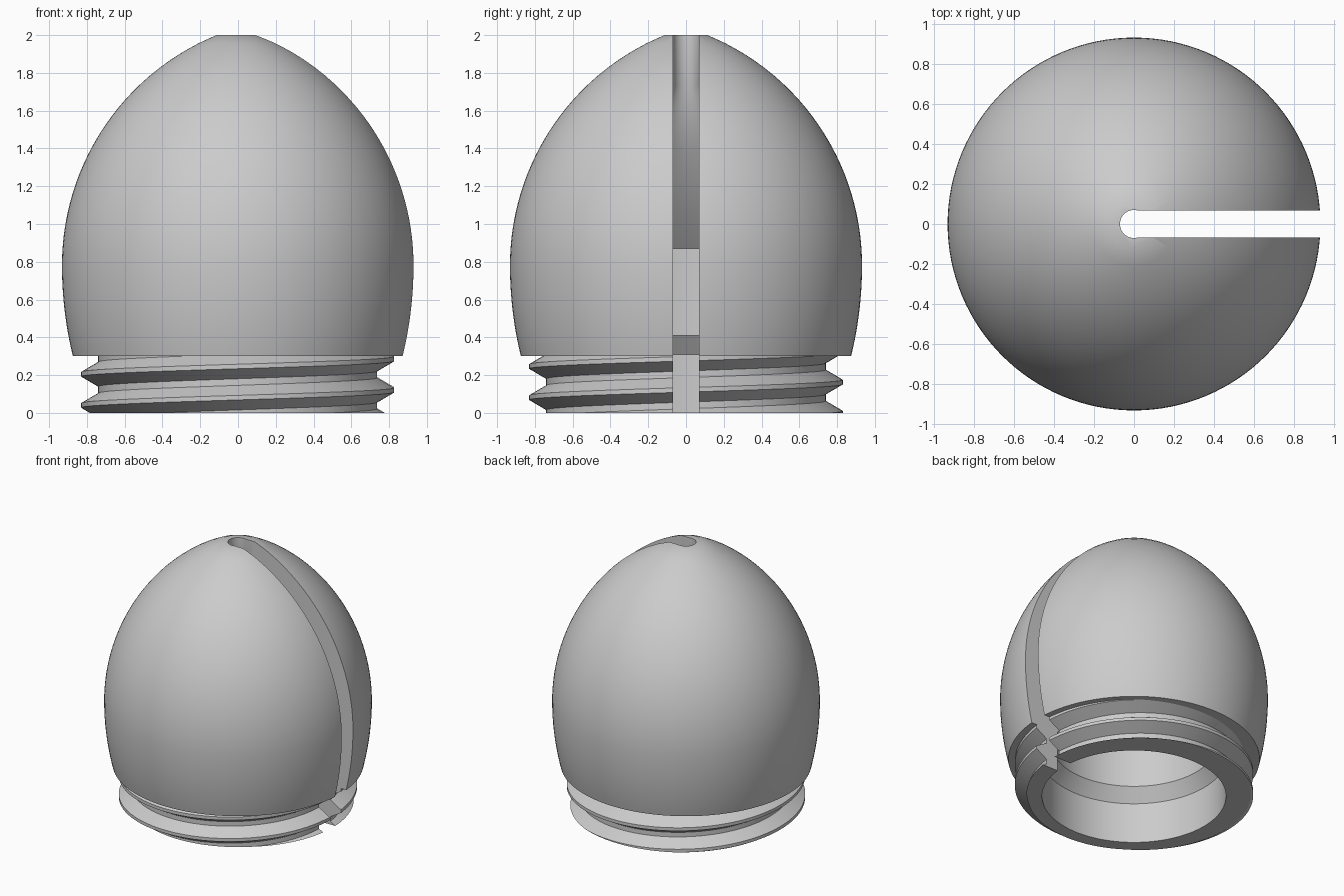
import bpy, bmesh, math

if "Cube" in bpy.data.objects:
    bpy.data.objects.remove(bpy.data.objects["Cube"], do_unlink=True)

SEG = 128
grey = bpy.data.materials.new("plain grey")
grey.use_nodes = True
colour = (0.6, 0.6, 0.6, 1)
grey.diffuse_color = colour
grey.node_tree.nodes["Principled BSDF"].inputs["Base Color"].default_value = colour


def finish(name, bm):
    bmesh.ops.recalc_face_normals(bm, faces=bm.faces)
    mesh = bpy.data.meshes.new(name)
    bm.to_mesh(mesh)
    bm.free()
    mesh.materials.append(grey)
    ob = bpy.data.objects.new(name, mesh)
    bpy.context.collection.objects.link(ob)
    return ob


def lathe(name, profile, seg=SEG):
    """Closed solid turned from (radius, height) points, capped at both ends."""
    bm = bmesh.new()
    rings = []
    for r, z in profile:
        rings.append([bm.verts.new((r * math.cos(math.tau * i / seg),
                                    r * math.sin(math.tau * i / seg), z))
                      for i in range(seg)])
    for a, b in zip(rings, rings[1:]):
        for i in range(seg):
            j = (i + 1) % seg
            bm.faces.new((a[i], a[j], b[j], b[i]))
    bm.faces.new(rings[0])
    bm.faces.new(rings[-1])
    return finish(name, bm)


def threaded_neck(name, pitch=0.165, crest_z=0.287, top=0.4):
    """Helical tube whose seam joins one turn up, trimmed flat and capped."""
    shape = [(0.83, -0.012), (0.83, 0.012), (0.74, 0.065), (0.74, 0.1)]
    bm = bmesh.new()
    cols = []
    for i in range(SEG):
        a = math.tau * i / SEG
        cols.append([bm.verts.new((r * math.cos(a), r * math.sin(a),
                                   crest_z + pitch * (turn + i / SEG) + dz))
                     for turn in range(-4, 3) for r, dz in shape])
    rows = len(cols[0])
    for i in range(SEG):
        shift = 4 if i == SEG - 1 else 0
        nxt = cols[(i + 1) % SEG]
        for k in range(rows - 1 - shift):
            bm.faces.new((cols[i][k], nxt[k + shift],
                          nxt[k + 1 + shift], cols[i][k + 1]))
    for z, side in ((0, -1), (top, 1)):
        bmesh.ops.bisect_plane(bm, geom=bm.verts[:] + bm.edges[:] + bm.faces[:],
                               plane_co=(0, 0, z), plane_no=(0, 0, side),
                               clear_outer=True)
        bmesh.ops.holes_fill(bm, edges=[e for e in bm.edges if e.is_boundary
                             and all(abs(v.co.z - z) < 1e-4 for v in e.verts)])
    return finish(name, bm)


def combine(target, other, operation):
    mod = target.modifiers.new(operation, 'BOOLEAN')
    mod.operation = operation
    mod.solver = 'EXACT'
    mod.object = other
    bpy.context.view_layer.objects.active = target
    bpy.ops.object.modifier_apply(modifier=mod.name)
    bpy.data.objects.remove(other, do_unlink=True)


# Pointed dome: a gentle arc below the widest height, a tighter one above
def dome_radius(z):
    d = z - 0.78
    if d < 0:
        return 0.932 - 2.02 + math.sqrt(2.02 ** 2 - d * d)
    return math.sqrt(1.319 ** 2 - d * d) - 0.387


heights = [0.3 + 1.7 * i / 40 for i in range(41)]
body = lathe("slotted_dome", [(dome_radius(z), z) for z in heights])

# Screw neck under the dome
combine(body, threaded_neck("threaded_neck"), 'UNION')

# Hollow inside, narrowing in steps to the hole at the tip
cavity = lathe("cavity", [(0.64, -0.1), (0.64, 0.31), (0.57, 0.41), (0.57, 0.87),
                          (0.44, 1.03), (0.2, 1.39), (0.07, 1.73), (0.07, 2.1)])
combine(body, cavity, 'DIFFERENCE')

# Slot from the tip hole out through the left wall
bm = bmesh.new()
bmesh.ops.create_cube(bm, size=1)
for v in bm.verts:
    v.co = ((v.co.x + 0.5) * 1.2, v.co.y * 0.136, v.co.z * 3 + 1)
combine(body, finish("slot", bm), 'DIFFERENCE')

# Smooth curved walls, sharp rims
bpy.ops.object.select_all(action='DESELECT')
body.select_set(True)
bpy.context.view_layer.objects.active = body
bpy.ops.object.shade_smooth_by_angle(angle=math.radians(25))
